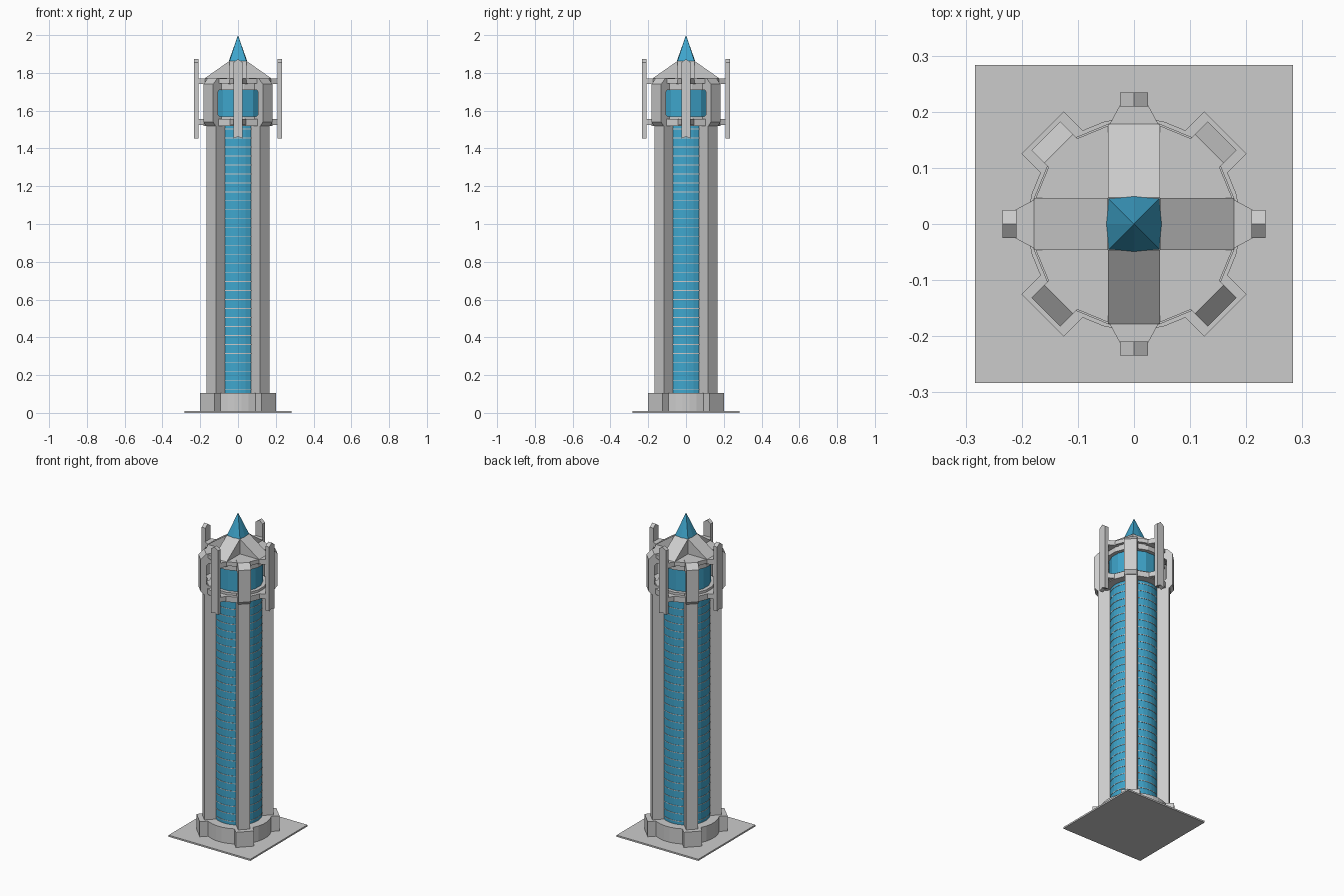
import bpy, bmesh
from math import sin, cos, pi
from mathutils import Matrix, Vector

if "Cube" in bpy.data.objects:
    bpy.data.objects.remove(bpy.data.objects["Cube"])

blue = bpy.data.materials.new("blue_glass")
blue.diffuse_color = (0.05, 0.38, 0.61, 1)
blue.use_nodes = True
blue.node_tree.nodes["Principled BSDF"].inputs["Base Color"].default_value = blue.diffuse_color

CARDINAL = [i * pi / 2 for i in range(4)]
DIAGONAL = [a + pi / 4 for a in CARDINAL]


def finish(name, bm, mat=None):
    bmesh.ops.recalc_face_normals(bm, faces=bm.faces)
    me = bpy.data.meshes.new(name)
    bm.to_mesh(me)
    bm.free()
    ob = bpy.data.objects.new(name, me)
    bpy.context.collection.objects.link(ob)
    if mat:
        me.materials.append(mat)
    return ob


def add_prism(bm, points, offset):
    """Closed prism from a list of 3D points swept along offset."""
    a = [bm.verts.new(p) for p in points]
    b = [bm.verts.new(Vector(p) + Vector(offset)) for p in points]
    bm.faces.new(a)
    bm.faces.new(b[::-1])
    for i in range(len(a)):
        j = (i + 1) % len(a)
        bm.faces.new((a[i], a[j], b[j], b[i]))


def radial(name, angles, shapes, mat=None):
    """Repeat a set of (points, offset) prisms, drawn pointing along +x, around z."""
    bm = bmesh.new()
    for ang in angles:
        rot = Matrix.Rotation(ang, 3, 'Z')
        for pts, off in shapes:
            add_prism(bm, [rot @ Vector(p) for p in pts], rot @ Vector(off))
    return finish(name, bm, mat)


def side_profile(rz, w):
    """Radius/height profile given a half width w."""
    return [(r, -w, z) for r, z in rz], (0, 2 * w, 0)


def drum(name, layers, n, mat=None):
    """Stack of discs given as (radius, z0, z1)."""
    bm = bmesh.new()
    for r, z0, z1 in layers:
        ring = [(r * cos(2 * pi * (i + .5) / n), r * sin(2 * pi * (i + .5) / n), z0)
                for i in range(n)]
        add_prism(bm, ring, (0, 0, z1 - z0))
    return finish(name, bm, mat)


# Ground plate and base
radial("base_plate", [0], [side_profile([(-.283, 0), (.283, 0), (.283, .01), (-.283, .01)], .283)])
drum("base_drum", [(.19, .01, .105)], 32)
radial("base_buttress", DIAGONAL,
       [side_profile([(.1, .01), (.23, .01), (.23, .105), (.1, .105)], .053)])

# Shaft: glass core, floor bands, corner piers
drum("shaft_glass", [(.137, .1, 1.53)], 32, blue)
drum("floor_bands", [(.139, z - .002, z + .002)
                     for z in (.125 + .0475 * i for i in range(30)) if z < 1.515], 32)
radial("corner_pier", DIAGONAL,
       [side_profile([(.1, .1), (.2, .1), (.2, 1.53), (.1, 1.53)], .034)])

# Crown: lower ring, glass room, upper ring
drum("crown_lower_ring", [(.186, 1.52, 1.555), (.165, 1.555, 1.57)], 16)
drum("crown_glass", [(.142, 1.565, 1.715)], 16, blue)
drum("crown_upper_ring", [(.165, 1.71, 1.745), (.183, 1.745, 1.77)], 16)

# C-shaped corner brackets standing clear of the glass
radial("crown_bracket", DIAGONAL,
       [side_profile([(.12, 1.52), (.205, 1.52), (.222, 1.54), (.222, 1.74), (.19, 1.772),
                      (.12, 1.772), (.12, 1.71), (.175, 1.71), (.187, 1.70),
                      (.187, 1.58), (.175, 1.57), (.12, 1.57)], .036)])

# Tall outer fins with gabled tips, and the tapered arms that hold them
fin = [(.209, -.025, 1.452), (.209, 0, 1.462), (.209, .025, 1.452),
       (.209, .025, 1.855), (.209, 0, 1.873), (.209, -.025, 1.855)]
radial("outer_fin", CARDINAL, [(fin, (.025, 0, 0))])
arms = []
for z0, h in ((1.525, .03), (1.74, .03)):
    arms.append(([(.14, -.052, z0), (.175, -.045, z0), (.212, -.025, z0),
                  (.212, .025, z0), (.175, .045, z0), (.14, .052, z0)], (0, 0, h)))
radial("fin_arm", CARDINAL, arms)

# Cross-shaped roof ramps
radial("roof_ramp", CARDINAL,
       [side_profile([(0, 1.765), (.178, 1.765), (.178, 1.77), (.047, 1.862), (0, 1.862)], .046)])

# Glass spire
bm = bmesh.new()
base = [bm.verts.new(((.05 if i % 2 == 0 else .0655) * cos(i * pi / 4),
                      (.05 if i % 2 == 0 else .0655) * sin(i * pi / 4), 1.858)) for i in range(8)]
tip = bm.verts.new((0, 0, 2.0))
bm.faces.new(base[::-1])
for i in range(8):
    bm.faces.new((base[i], base[(i + 1) % 8], tip))
finish("spire", bm, blue)
